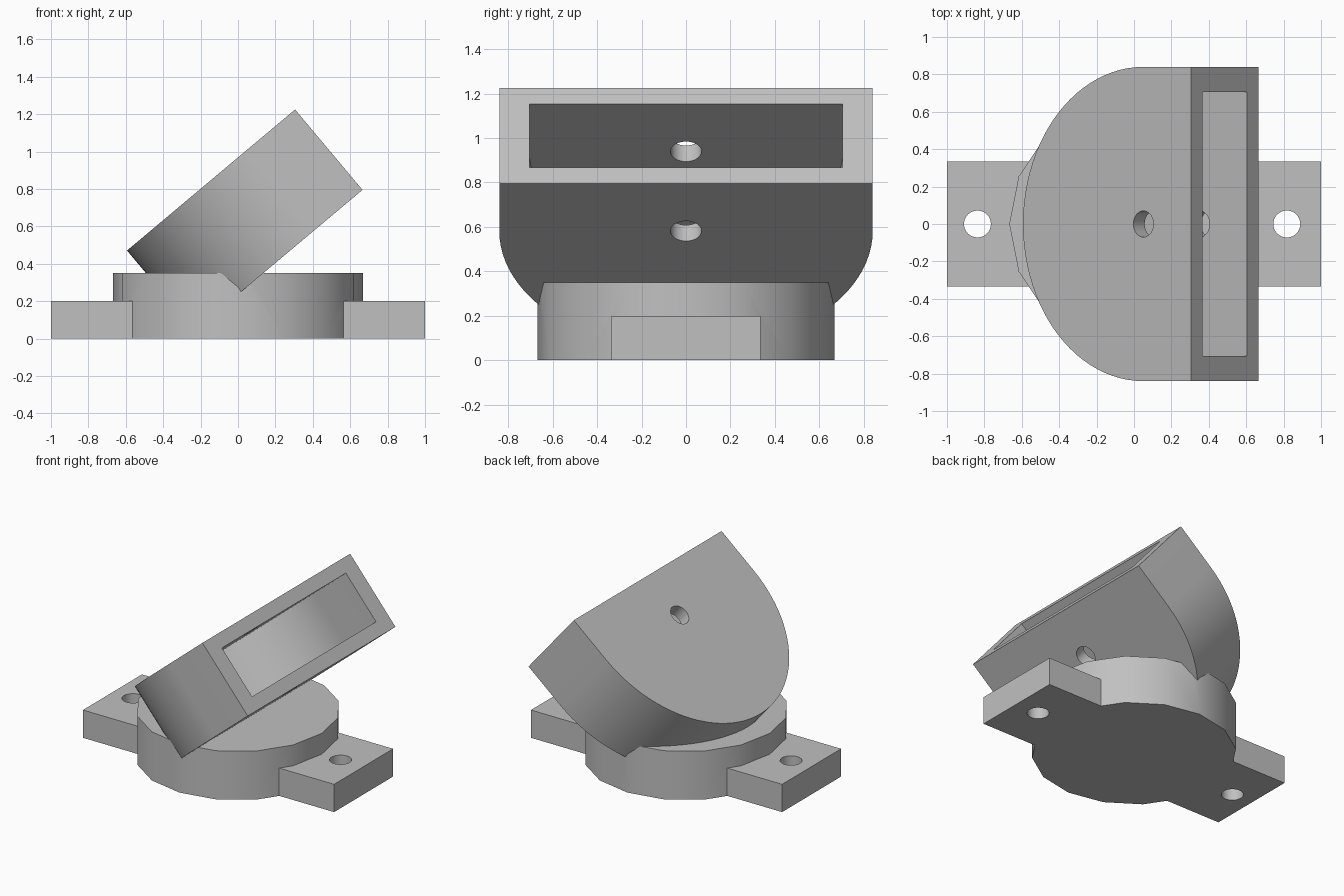
import bpy, math
from mathutils import Matrix, Vector

default = bpy.data.objects.get("Cube")
if default:
    bpy.data.objects.remove(default, do_unlink=True)

grey = bpy.data.materials.new("plain grey")
grey.use_nodes = True
tone = (0.53, 0.53, 0.53, 1)
grey.diffuse_color = tone
grey.node_tree.nodes["Principled BSDF"].inputs["Base Color"].default_value = tone


def prism(name, outline, z0, z1):
    """Extrude a counter-clockwise outline from z0 to z1."""
    n = len(outline)
    verts = [(x, y, z) for z in (z0, z1) for x, y in outline]
    faces = [tuple(reversed(range(n))), tuple(range(n, 2 * n))]
    faces += [(i, (i + 1) % n, n + (i + 1) % n, n + i) for i in range(n)]
    mesh = bpy.data.meshes.new(name)
    mesh.from_pydata(verts, [], faces)
    mesh.materials.append(grey)
    obj = bpy.data.objects.new(name, mesh)
    bpy.context.collection.objects.link(obj)
    return obj


def circle(radius, count, cx=0.0):
    step = math.tau / count
    return [(cx + radius * math.cos(i * step), radius * math.sin(i * step))
            for i in range(count)]


def d_shape(radius, straight, count=48):
    """Half disc centred on the origin, closed by a straight part towards +x."""
    arc = [math.pi * (0.5 + i / count) for i in range(count + 1)]
    return ([(radius * math.cos(a), radius * math.sin(a)) for a in arc]
            + [(straight, -radius), (straight, radius)])


def combine(target, other, operation):
    mod = target.modifiers.new(operation.lower(), "BOOLEAN")
    mod.operation, mod.solver, mod.object = operation, "EXACT", other
    bpy.context.view_layer.update()
    bpy.ops.object.select_all(action="DESELECT")
    bpy.context.view_layer.objects.active = target
    target.select_set(True)
    bpy.ops.object.modifier_apply(modifier=mod.name)
    bpy.data.objects.remove(other, do_unlink=True)


# Tilted frame of the head: origin in the middle of its upper face
tilt = math.radians(40)
tilted = Matrix.Translation(Vector((0.05, 0, 1.011))) @ Matrix.Rotation(-tilt, 4, "Y")
R, STRAIGHT, THICK, WALL = 0.84, 0.333, 0.561, 0.094


def tilted_prism(name, outline, z0, z1):
    obj = prism(name, outline, z0, z1)
    obj.matrix_world = tilted
    return obj


# Hollow head with an open slot and a cross hole
head = tilted_prism("tilted_head", d_shape(R, STRAIGHT), -THICK, 0)
combine(head, tilted_prism("slot_cutter", d_shape(R - 0.135, STRAIGHT + 0.1),
                           WALL - THICK, -WALL), "DIFFERENCE")
combine(head, tilted_prism("cross_hole_cutter", circle(0.07, 32),
                           -THICK - 0.1, 0.1), "DIFFERENCE")

# Base: mounting plate joined to a sixteen-sided disc
base = prism("mounting_base", circle(0.667, 16), 0, 0.35)
w = 0.335
plate = prism("mounting_plate", [(-1, -w), (1, -w), (1, w), (-1, w)], 0, 0.2)
combine(base, plate, "UNION")

# Bolt holes
for x in (-0.837, 0.817):
    combine(base, prism("bolt_hole_cutter", circle(0.072, 32, x), -0.1, 0.4), "DIFFERENCE")

# Keep the disc out of the head's cavity
combine(base, tilted_prism("cavity_cutter", d_shape(R - 0.06, STRAIGHT - 0.01),
                           0.04 - THICK, -0.04), "DIFFERENCE")

for obj in (head, base):
    bpy.ops.object.select_all(action="DESELECT")
    bpy.context.view_layer.objects.active = obj
    obj.select_set(True)
    bpy.ops.object.shade_smooth_by_angle(angle=math.radians(30))
